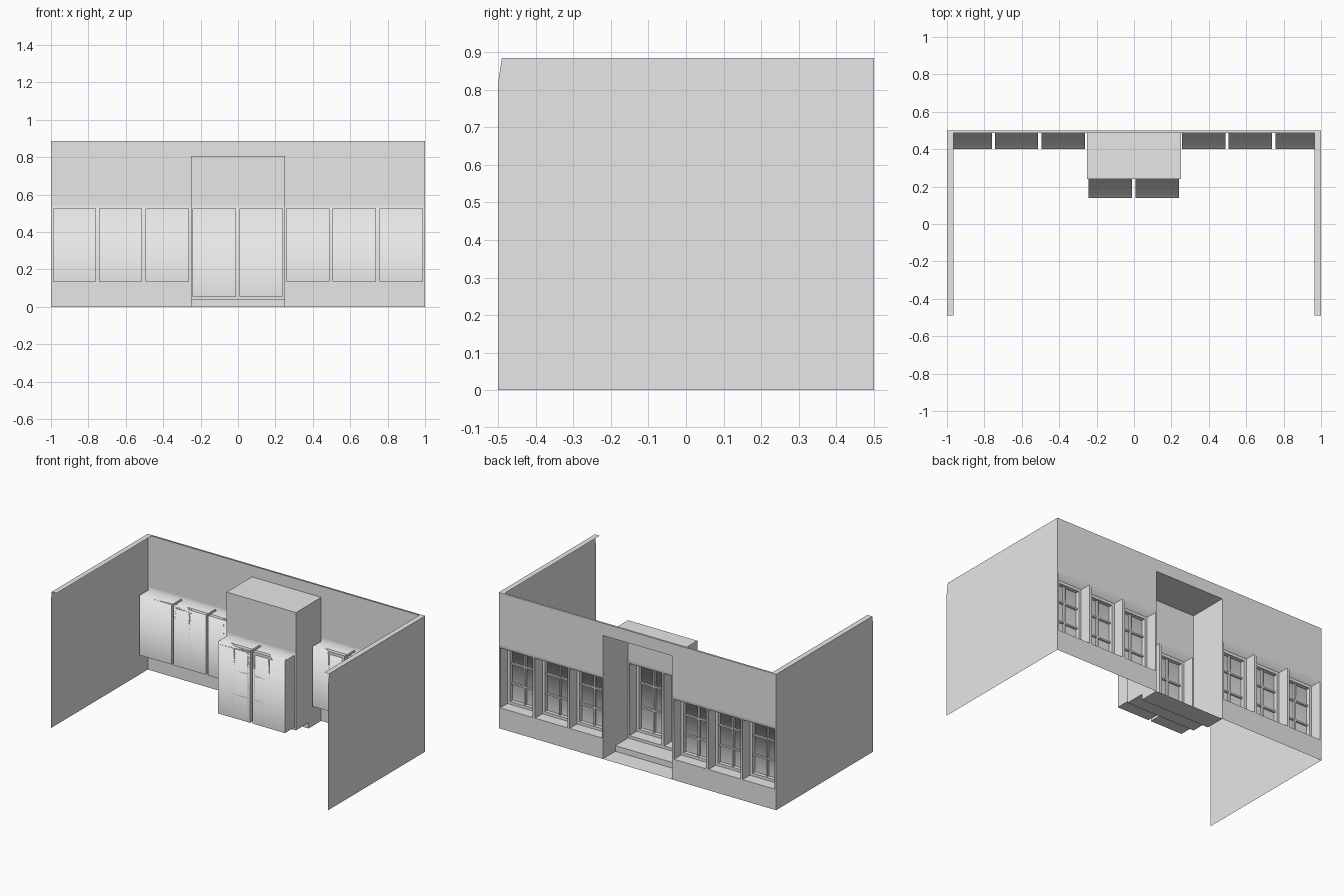
import bpy, bmesh

if "Cube" in bpy.data.objects:
    bpy.data.objects.remove(bpy.data.objects["Cube"], do_unlink=True)

grey = bpy.data.materials.new("plain_grey")
grey.use_nodes = True
grey.diffuse_color = (0.8, 0.8, 0.8, 1)
grey.node_tree.nodes["Principled BSDF"].inputs["Base Color"].default_value = (0.8, 0.8, 0.8, 1)

HEIGHT, BACK, DOOR_Y, DEPTH = 0.885, 0.5, 0.24, 0.10
HEAD, BAND = 0.525, 0.545          # opening tops and the strip above them
SILL, DOOR_SILL, STEP = 0.135, 0.055, 0.037
ALCOVE, ALCOVE_TOP = 0.25, 0.805
PANE = 0.232


def finish(bm, name):
    mesh = bpy.data.meshes.new(name)
    bm.to_mesh(mesh)
    bm.free()
    obj = bpy.data.objects.new(name, mesh)
    obj.data.materials.append(grey)
    bpy.context.collection.objects.link(obj)
    return obj


def quad(bm, *points):
    return bm.faces.new([bm.verts.new(p) for p in points])


def panelled_wall(name, y, x0, x1, z_top, z_bottom, openings, sill, hole=None):
    """Thin wall whose openings are pushed inwards as shallow boxes."""
    bm = bmesh.new()
    xs = {x0, x1} | {x for o in openings for x in o}
    zs = {z_bottom, sill, HEAD, BAND, z_top}
    if hole:
        xs |= {-hole[0], hole[0]}
        zs.add(hole[1])
    xs, zs = sorted(xs), sorted(zs)
    inner = y - DEPTH
    for a, b in zip(xs, xs[1:]):
        for c, d in zip(zs, zs[1:]):
            mx, mz = (a + b) / 2, (c + d) / 2
            if hole and abs(mx) < hole[0] and mz < hole[1]:
                continue
            boxed = sill < mz < HEAD and any(p < mx < q for p, q in openings)
            depth = inner if boxed else y
            corners = [(a, c), (b, c), (b, d), (a, d)]
            quad(bm, *[(px, depth, pz) for px, pz in corners])
            if boxed:
                for (p, q), (r, s) in zip(corners, corners[1:] + corners[:1]):
                    quad(bm, (p, inner, q), (p, y, q), (r, y, s), (r, inner, s))
    bmesh.ops.remove_doubles(bm, verts=bm.verts, dist=0.0005)
    bmesh.ops.recalc_face_normals(bm, faces=bm.faces)
    bm.normal_update()
    front = max(bm.faces, key=lambda f: abs(f.normal.y) * f.calc_area())
    if front.normal.y > 0:
        bmesh.ops.reverse_faces(bm, faces=bm.faces)
    # Soft only across the heads of the boxes
    for f in bm.faces:
        f.smooth = True
    for e in bm.edges:
        at_head = all(abs(v.co.z - HEAD) < 0.001 for v in e.verts)
        along_x = abs(e.verts[0].co.x - e.verts[1].co.x) > 0.01
        bent = len(e.link_faces) == 2 and e.calc_face_angle() > 0.5
        e.smooth = not bent or (at_head and along_x)
    return finish(bm, name)


def bar(bm, x0, x1, z0, z1, y, thick):
    """Glazing bar standing on the outer side of a pane."""
    r = bmesh.ops.create_cube(bm, size=1)
    for v in r["verts"]:
        v.co.x = x0 if v.co.x < 0 else x1
        v.co.y = y if v.co.y < 0 else y + thick
        v.co.z = z0 if v.co.z < 0 else z1


def glazing(name, x0, x1, z0, z1, y, columns=2, rows=3):
    bm = bmesh.new()
    w, half = 0.018, 0.005
    for a, b in ((x0, x0 + w), (x1 - w, x1)):
        bar(bm, a, b, z0, z1, y, 0.025)
    for a, b in ((z0, z0 + w), (z1 - w, z1)):
        bar(bm, x0 + w, x1 - w, a, b, y, 0.025)
    for i in range(1, columns):
        x = x0 + (x1 - x0) * i / columns
        bar(bm, x - half, x + half, z0 + w, z1 - w, y, 0.014)
    for i in range(1, rows):
        z = z0 + (z1 - z0) * i / rows
        bar(bm, x0 + w, x1 - w, z - half, z + half, y, 0.012)
    finish(bm, name)


# Long outer wall with three windows on each side of the alcove
windows = [(x, x + PANE) for x in (-0.99, -0.744, -0.495, 0.257, 0.506, 0.757)]
panelled_wall("shop_wall", BACK, -1, 1, HEIGHT, 0, windows, SILL, (ALCOVE, ALCOVE_TOP))
for i, (a, b) in enumerate(windows):
    glazing(f"window_glazing_{i + 1}", a, b, SILL, HEAD, BACK - DEPTH)

# Entrance wall with a pair of doors
doors = [(-0.242, -0.242 + PANE), (0.008, 0.008 + PANE)]
panelled_wall("entrance_wall", DOOR_Y, -ALCOVE, ALCOVE, ALCOVE_TOP, STEP, doors, DOOR_SILL)
for i, (a, b) in enumerate(doors):
    glazing(f"door_glazing_{i + 1}", a, b, DOOR_SILL, HEAD, DOOR_Y - DEPTH)

# Alcove sides, ceiling and stepped floor
bm = bmesh.new()
STEP_Y = 0.37
profile = [(BACK, 0), (STEP_Y, 0), (STEP_Y, STEP), (DOOR_Y, STEP),
           (DOOR_Y, ALCOVE_TOP), (BACK, ALCOVE_TOP)]
for i, (p, q) in enumerate(zip(profile, profile[1:])):
    if i != 3:
        quad(bm, (-ALCOVE, *p), (ALCOVE, *p), (ALCOVE, *q), (-ALCOVE, *q))
for x in (-ALCOVE, ALCOVE):
    quad(bm, *[(x, *p) for p in profile])
bmesh.ops.remove_doubles(bm, verts=bm.verts, dist=0.0005)
bmesh.ops.recalc_face_normals(bm, faces=bm.faces)
finish(bm, "entrance_alcove")

# Side walls with a narrow flange along the top
FLANGE = 0.035
for side, name in ((-1, "right_side_wall"), (1, "left_side_wall")):
    bm = bmesh.new()
    outline = [(-0.5, 0), (BACK, 0), (BACK, HEIGHT), (-0.49, HEIGHT), (-0.5, 0.82)]
    face = quad(bm, *[(side, *p) for p in outline])
    lip = quad(bm, (side, -0.49, HEIGHT), (side * (1 - FLANGE), -0.49, HEIGHT),
               (side * (1 - FLANGE), BACK, HEIGHT), (side, BACK, HEIGHT))
    bm.normal_update()
    if face.normal.x * side < 0:
        face.normal_flip()
    if lip.normal.z < 0:
        lip.normal_flip()
    finish(bm, name)

# Flange along the top of the long wall
bm = bmesh.new()
inset = 1 - FLANGE
quad(bm, (-inset, 0.487, HEIGHT), (inset, 0.487, HEIGHT),
     (inset, BACK, HEIGHT), (-inset, BACK, HEIGHT))
finish(bm, "shop_wall_flange")
